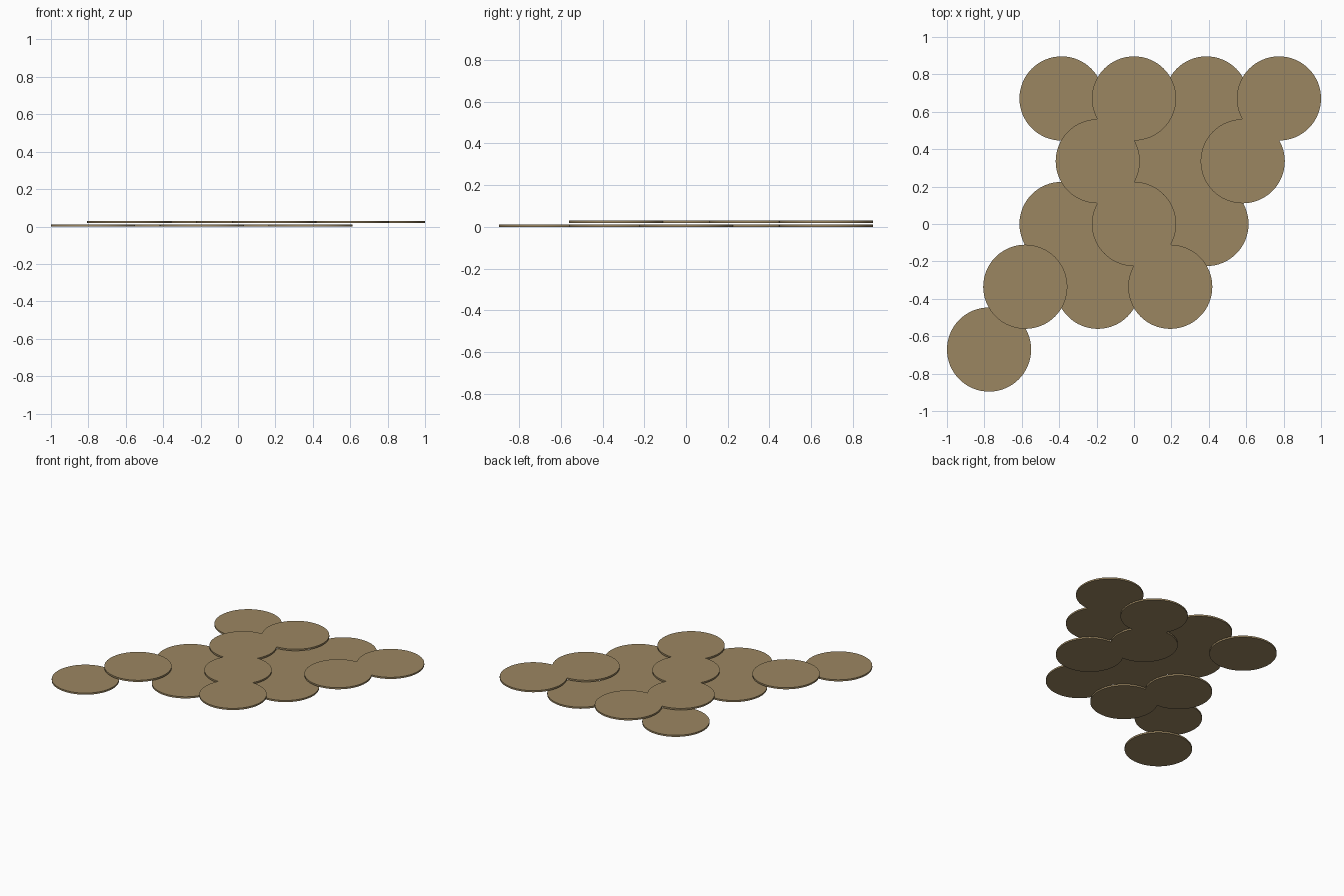
import bpy, math

if "Cube" in bpy.data.objects:
    bpy.data.objects.remove(bpy.data.objects["Cube"])

R = 0.225            # disc radius
STEP = 0.3875        # spacing of the hexagonal grid
ROW = STEP * math.sqrt(3) / 2
T = 0.012            # disc thickness
UPPER_Z = 0.018      # underside of the raised layer

mat = bpy.data.materials.new("tan")
mat.diffuse_color = (0.33, 0.24, 0.12, 1)
mat.use_nodes = True
mat.node_tree.nodes["Principled BSDF"].inputs["Base Color"].default_value = mat.diffuse_color

# (column, row) positions on the slanted hexagonal grid
LOWER = [(-2, 2), (0, 2), (0, 1), (-1, 0), (1, 0), (0, -1), (-1, -2)]
UPPER = [(-1, 2), (1, 2), (-1, 1), (1, 1), (0, 0), (-1, -1), (1, -1)]


def disc(name, q, r, z):
    bpy.ops.mesh.primitive_cylinder_add(
        vertices=64, radius=R, depth=T,
        location=(STEP * (q + r / 2), ROW * r, z + T / 2))
    ob = bpy.context.object
    ob.name = name
    ob.data.materials.append(mat)
    bpy.ops.object.shade_smooth_by_angle(angle=math.radians(30))


# Ground layer and raised layer of overlapping discs
for layer, cells, z in (("lower_disc", LOWER, 0), ("upper_disc", UPPER, UPPER_Z)):
    for i, (q, r) in enumerate(cells):
        disc(f"{layer}_{i + 1}", q, r, z)
